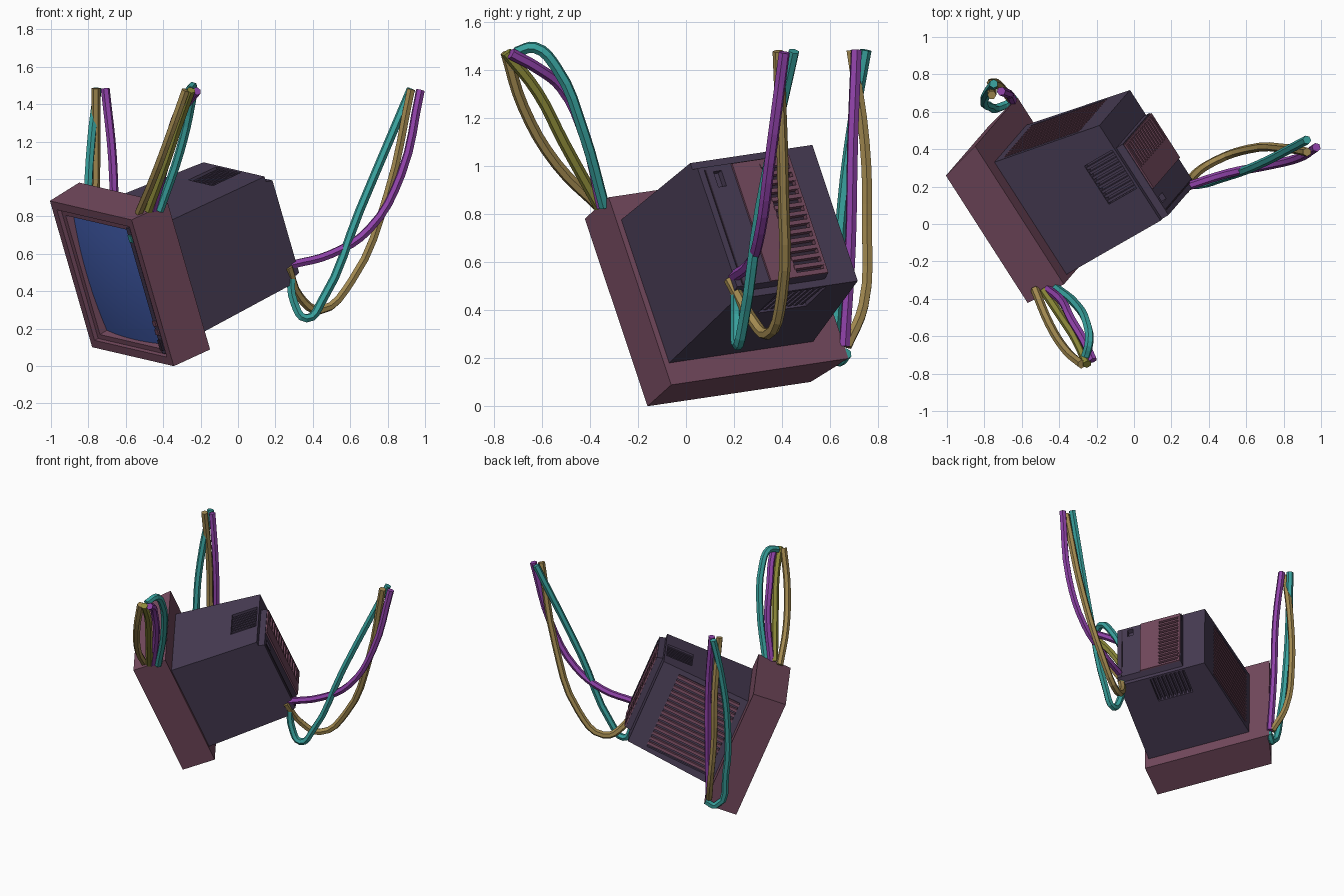
import bpy, bmesh, math
from mathutils import Vector, Matrix

if "Cube" in bpy.data.objects:
    bpy.data.objects.remove(bpy.data.objects["Cube"])

# Tilted frame of the monitor: x = right along the front, y = depth, z = up the front
X = Vector((0.534, -0.832, -0.124)).normalized()
Z = Vector((-0.258, -0.317, 0.916))
Z = (Z - X * Z.dot(X)).normalized()
Y = Z.cross(X)
O = Vector((-0.78, 0.52, 0.101))
M = Matrix((X, Y, Z)).transposed().to_4x4()
M.translation = O


def mat(name, rgb):
    m = bpy.data.materials.new(name)
    m.diffuse_color = (*rgb, 1)
    m.use_nodes = True
    m.node_tree.nodes["Principled BSDF"].inputs["Base Color"].default_value = m.diffuse_color
    return m


PLUM = mat("plum", (0.18, 0.07, 0.115))
DARK = mat("dark_plastic", (0.065, 0.046, 0.09))
BLACK = mat("vent_dark", (0.035, 0.022, 0.04))
BLUE = mat("screen_blue", (0.06, 0.12, 0.46))
TEAL = mat("teal", (0.04, 0.36, 0.34))
PURPLE = mat("purple", (0.28, 0.055, 0.40))
YELLOW = mat("tan", (0.36, 0.25, 0.08))
OLIVE = mat("olive", (0.26, 0.25, 0.04))


def finish(bm, name, material):
    bmesh.ops.recalc_face_normals(bm, faces=bm.faces)
    me = bpy.data.meshes.new(name)
    bm.to_mesh(me)
    bm.free()
    ob = bpy.data.objects.new(name, me)
    ob.matrix_world = M
    bpy.context.collection.objects.link(ob)
    if material:
        me.materials.append(material)
    return ob


def add_taper(bm, f, b):
    """f, b = (y, x0, x1, z0, z1) front and back rectangles"""
    rings = []
    for y, x0, x1, z0, z1 in (f, b):
        rings.append([bm.verts.new(p) for p in
                      ((x0, y, z0), (x1, y, z0), (x1, y, z1), (x0, y, z1))])
    a, c = rings
    bm.faces.new(a)
    bm.faces.new(c[::-1])
    for i in range(4):
        j = (i + 1) % 4
        bm.faces.new((a[i], c[i], c[j], a[j]))


def taper(name, f, b, material=None):
    bm = bmesh.new()
    add_taper(bm, f, b)
    return finish(bm, name, material)


def boxes(name, specs, material=None):
    """specs = (x0, x1, y0, y1, z0, z1) for each box"""
    bm = bmesh.new()
    for x0, x1, y0, y1, z0, z1 in specs:
        add_taper(bm, (y0, x0, x1, z0, z1), (y1, x0, x1, z0, z1))
    return finish(bm, name, material)


def cut(ob, cutter):
    mod = ob.modifiers.new("cut", 'BOOLEAN')
    mod.operation = 'DIFFERENCE'
    mod.solver = 'EXACT'
    mod.object = cutter
    cutter.hide_render = True
    bpy.context.view_layer.update()
    bpy.context.view_layer.objects.active = ob
    bpy.ops.object.modifier_apply(modifier=mod.name)
    bpy.data.objects.remove(cutter)


# Front bezel with a recessed opening
bezel = taper("bezel", (0, 0, 0.815, 0, 0.855), (0.235, -0.06, 0.825, 0, 0.855), PLUM)
cut(bezel, taper("opening", (-0.02, 0.045, 0.77, 0.045, 0.81),
                 (0.12, 0.06, 0.755, 0.055, 0.80)))

# Inner screen surround, plus control strip at the right
surround = taper("screen_surround", (0.02, 0.055, 0.76, 0.05, 0.80),
                 (0.125, 0.055, 0.76, 0.05, 0.80), PLUM)
cut(surround, taper("screen_hole", (0.01, 0.085, 0.715, 0.075, 0.775),
                    (0.11, 0.105, 0.695, 0.095, 0.755)))
boxes("control_strip", [(0.715, 0.752, 0.008, 0.03, 0.06, 0.79)], DARK)
boxes("power_light", [(0.718, 0.749, 0.002, 0.015, 0.71, 0.75)], TEAL)
boxes("control_buttons", [(0.718, 0.749, 0.0, 0.015, z, z + 0.03)
                          for z in (0.17, 0.22)], PLUM)
boxes("front_switch", [(0.72, 0.745, -0.002, 0.015, 0.08, 0.14)], BLACK)

# Bulging screen glass
bm = bmesh.new()
bmesh.ops.create_grid(bm, x_segments=10, y_segments=10, size=1)
for v in bm.verts:
    a, b = v.co.x, v.co.y
    v.co = (0.40 + 0.31 * a, 0.02 + 0.022 * (a * a + b * b), 0.425 + 0.345 * b)
screen = finish(bm, "screen", BLUE)
for p in screen.data.polygons:
    p.use_smooth = True


# Tapered tube housing with sunken vents on the top, bottom and left
def left(y):
    return 0.08 + 0.175 * (y - 0.23)


body = taper("housing", (0.20, left(0.20), 0.80, 0.095, 0.75),
             (0.86, left(0.86), 0.80, 0.125, 0.745), DARK)
cut(body, boxes("top_vent_cut", [(0.34, 0.585, 0.66, 0.845, 0.70, 0.80)]))
cut(body, boxes("bottom_vent_cut", [(0.34, 0.585, 0.66, 0.845, 0.05, 0.155)]))
cut(body, taper("left_vent_cut", (0.28, left(0.28) - 0.1, left(0.28) + 0.03, 0.15, 0.71),
                (0.73, left(0.73) - 0.1, left(0.73) + 0.03, 0.15, 0.71)))

ribs = [(0.355 + i * 0.03, 0.37 + i * 0.03, 0.655, 0.85, z, z + 0.045)
        for i in range(8) for z in (0.69, 0.125)]
boxes("top_and_bottom_ribs", ribs, DARK)

# Left slats following the taper
bm = bmesh.new()
for i in range(14):
    z = 0.165 + i * 0.0395
    add_taper(bm, (0.275, left(0.275), left(0.275) + 0.04, z, z + 0.02),
              (0.735, left(0.735), left(0.735) + 0.04, z, z + 0.02))
finish(bm, "left_slats", PLUM)

# Back module: dark socket box and plum vent panel
module = taper("back_module", (0.84, 0.345, 0.80, 0.15, 0.72),
               (0.90, 0.345, 0.80, 0.165, 0.705), DARK)
cut(module, boxes("socket_cut", [(0.69, 0.73, 0.87, 0.95, 0.61, 0.68)]))
panel = boxes("back_panel", [(0.35, 0.635, 0.86, 0.91, 0.165, 0.70)], PLUM)
cut(panel, boxes("panel_cut", [(0.365, 0.50, 0.885, 0.95, 0.185, 0.68)]))
cut(module, boxes("module_cut", [(0.365, 0.50, 0.885, 0.95, 0.185, 0.68)]))
boxes("panel_backing", [(0.362, 0.503, 0.87, 0.887, 0.18, 0.685)], BLACK)
boxes("back_slats", [(0.36, 0.505, 0.88, 0.913, z, z + 0.018)
                     for z in [0.20 + i * 0.0385 for i in range(13)]], PLUM)
boxes("back_seam", [(0.765, 0.772, 0.885, 0.905, 0.17, 0.69)], BLACK)


# Hanging cables in three bunches
def cable(name, pts, material, r=0.024):
    cu = bpy.data.curves.new(name, 'CURVE')
    cu.dimensions = '3D'
    cu.bevel_depth = r
    cu.bevel_resolution = 1
    cu.resolution_u = 4
    cu.use_fill_caps = True
    sp = cu.splines.new('BEZIER')
    sp.use_smooth = False
    sp.bezier_points.add(len(pts) - 1)
    for bp, p in zip(sp.bezier_points, pts):
        bp.co = p
        bp.handle_left_type = bp.handle_right_type = 'AUTO'
    cu.materials.append(material)
    ob = bpy.data.objects.new(name, cu)
    bpy.context.collection.objects.link(ob)


cable("left_cable_teal", [(-.75, .75, 1.485), (-.785, .70, 1.2), (-.80, .655, .85),
                          (-.77, .63, .45), (-.69, .635, .19), (-.63, .67, .22)], TEAL)
cable("left_cable_purple", [(-.71, .71, 1.485), (-.67, .695, 1.1), (-.66, .685, .65),
                            (-.65, .66, .25)], PURPLE)
cable("left_cable_tan", [(-.76, .69, 1.485), (-.76, .745, 1.1), (-.76, .755, .75),
                         (-.72, .74, .42), (-.66, .67, .25)], YELLOW)

cable("front_cable_tan", [(-.53, -.35, .82), (-.45, -.54, 1.01), (-.36, -.68, 1.25),
                          (-.28, -.75, 1.475)], YELLOW)
cable("front_cable_olive", [(-.48, -.36, .83), (-.38, -.51, 1.10), (-.31, -.62, 1.31),
                            (-.25, -.75, 1.475)], OLIVE)
cable("front_cable_purple", [(-.46, -.35, .83), (-.38, -.42, 1.12), (-.33, -.52, 1.33),
                             (-.27, -.62, 1.41), (-.22, -.73, 1.47)], PURPLE)
cable("front_cable_teal", [(-.42, -.34, .83), (-.31, -.43, 1.15), (-.25, -.54, 1.41),
                           (-.24, -.63, 1.495), (-.26, -.71, 1.475)], TEAL)

cable("back_cable_purple", [(.28, .20, .54), (.50, .27, .60), (.70, .31, .73),
                            (.87, .35, 1.02), (.975, .41, 1.475)], PURPLE)
cable("back_cable_tan", [(.27, .18, .53), (.33, .27, .37), (.44, .34, .30),
                         (.61, .40, .46), (.80, .405, .92), (.925, .385, 1.48)], YELLOW)
cable("back_cable_teal", [(.28, .21, .50), (.30, .21, .34), (.365, .215, .255),
                          (.45, .24, .35), (.65, .31, .83), (.925, .45, 1.48)], TEAL)
